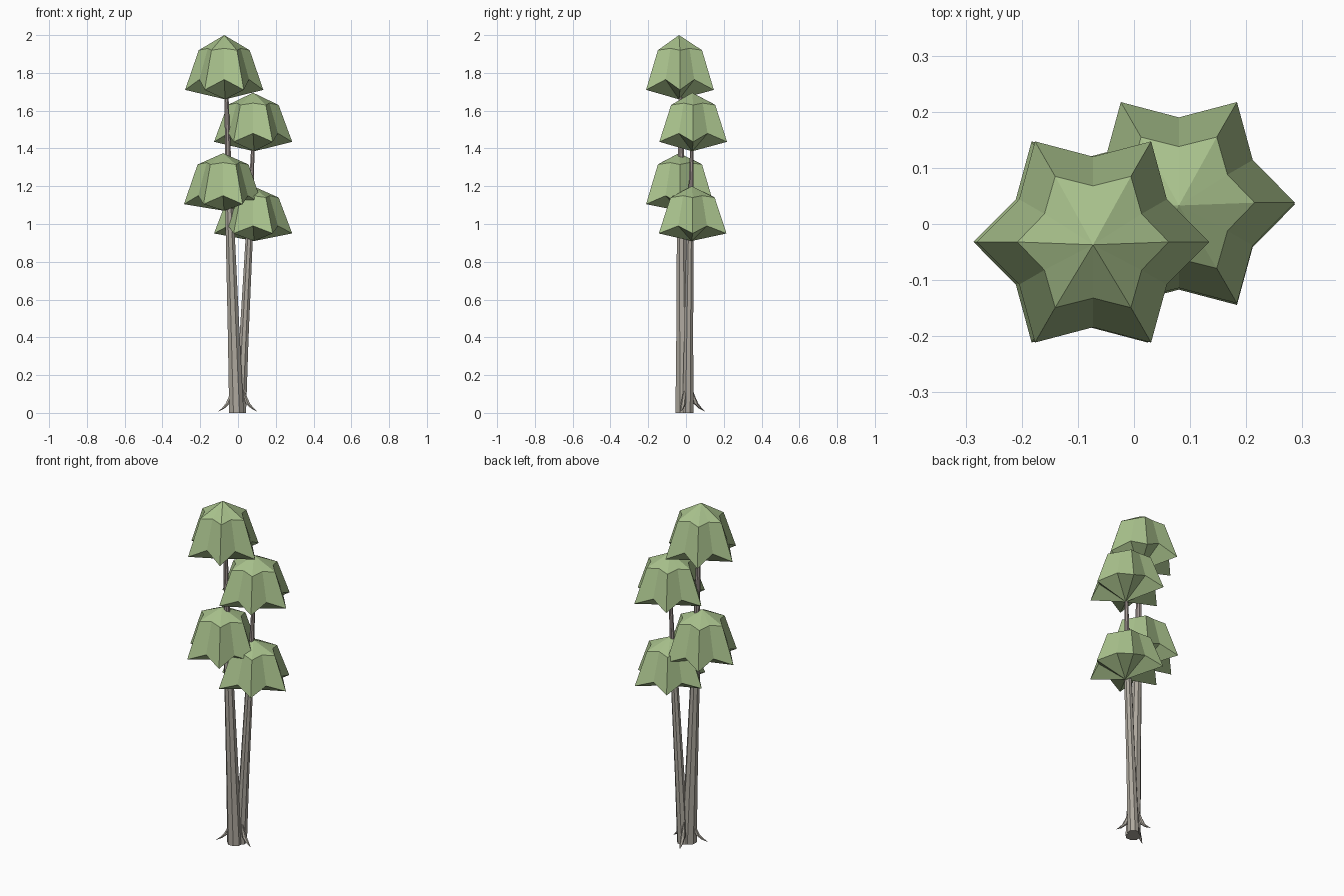
import bpy, math
from mathutils import Vector

if "Cube" in bpy.data.objects:
    bpy.data.objects.remove(bpy.data.objects["Cube"])


def material(name, rgb):
    m = bpy.data.materials.new(name)
    m.diffuse_color = (*rgb, 1)
    m.use_nodes = True
    m.node_tree.nodes["Principled BSDF"].inputs["Base Color"].default_value = m.diffuse_color
    return m


LEAF = material("leaf green", (0.39, 0.53, 0.26))
BARK = material("grey bark", (0.42, 0.39, 0.34))
STEM = material("upper bark", (0.35, 0.30, 0.28))


def make(name, verts, faces, mat):
    me = bpy.data.meshes.new(name)
    me.from_pydata(verts, [], faces)
    me.materials.append(mat)
    ob = bpy.data.objects.new(name, me)
    bpy.context.collection.objects.link(ob)
    return ob


def tube(name, rings, sides, mat):
    """Tapered tube through horizontal rings (x, y, z, radius)."""
    verts, faces = [], []
    for x, y, z, r in rings:
        for i in range(sides):
            a = 2 * math.pi * (i + 0.5) / sides
            verts.append((x + r * math.cos(a), y + r * math.sin(a), z))
    for k in range(len(rings) - 1):
        for i in range(sides):
            j = (i + 1) % sides
            a, b = k * sides, (k + 1) * sides
            faces.append((a + i, a + j, b + j, b + i))
    faces.append(tuple(reversed(range(sides))))
    faces.append(tuple(range(len(verts) - sides, len(verts))))
    return make(name, verts, faces, mat)


def canopy(name, x, y, top, shoulder, tip, valley, base):
    """Six-pointed bell: apex, shoulder ring, flared rim, shallow cone below."""
    verts = [(x, y, top), (x + 0.005, y, base)]
    for r_tip, r_val, z_tip, z_val in ((0.135, 0.10, shoulder, shoulder + 0.01),
                                       (0.207, 0.152, tip, valley)):
        for i in range(12):
            a = math.pi * i / 6
            r, z = (r_val, z_val) if i % 2 else (r_tip, z_tip)
            verts.append((x + r * math.cos(a), y + 0.005 + r * math.sin(a), z))
    faces = []
    for i in range(12):
        j = (i + 1) % 12
        u, v, p, q = 2 + i, 2 + j, 14 + i, 14 + j
        faces += [(0, u, v), (u, p, q, v), (1, q, p)]
    return make(name, verts, faces, LEAF)


# Leaf clusters, two on each trunk
canopy("front_top_canopy", -0.073, -0.037, 2.00, 1.92, 1.71, 1.765, 1.66)
canopy("back_top_canopy", 0.08, 0.033, 1.695, 1.63, 1.435, 1.48, 1.385)
canopy("front_lower_canopy", -0.079, -0.037, 1.375, 1.315, 1.105, 1.15, 1.07)
canopy("back_lower_canopy", 0.08, 0.03, 1.20, 1.14, 0.95, 0.99, 0.91)

# Trunks with thinner upper stems
tube("front_trunk", [(-0.008, -0.017, 0, 0.042), (-0.022, -0.02, 0.4, 0.034),
                     (-0.043, -0.025, 1.0, 0.025), (-0.047, -0.025, 1.12, 0.023)], 8, BARK)
tube("front_stem", [(-0.047, -0.025, 1.12, 0.021), (-0.062, -0.028, 1.72, 0.011)], 8, STEM)
tube("back_trunk", [(0.013, 0.01, 0, 0.032), (0.032, 0.014, 0.4, 0.026),
                    (0.058, 0.02, 0.9, 0.021), (0.063, 0.022, 0.97, 0.02)], 8, BARK)
tube("back_stem", [(0.063, 0.022, 0.97, 0.018), (0.08, 0.032, 1.45, 0.009)], 8, STEM)

# Curved roots, pointed at both ends
for n, (tx, ty) in enumerate([(-0.103, -0.055), (0.1, -0.027), (-0.03, 0.1)]):
    d = Vector((tx, ty))
    rings = []
    for f, z, r in ((0.32, 0.13, 0.002), (0.38, 0.09, 0.009), (0.52, 0.05, 0.013),
                    (0.75, 0.025, 0.009), (1.0, 0.008, 0.001)):
        rings.append((d.x * f, d.y * f, z, r))
    tube("root_%d" % (n + 1), rings, 6, BARK)
